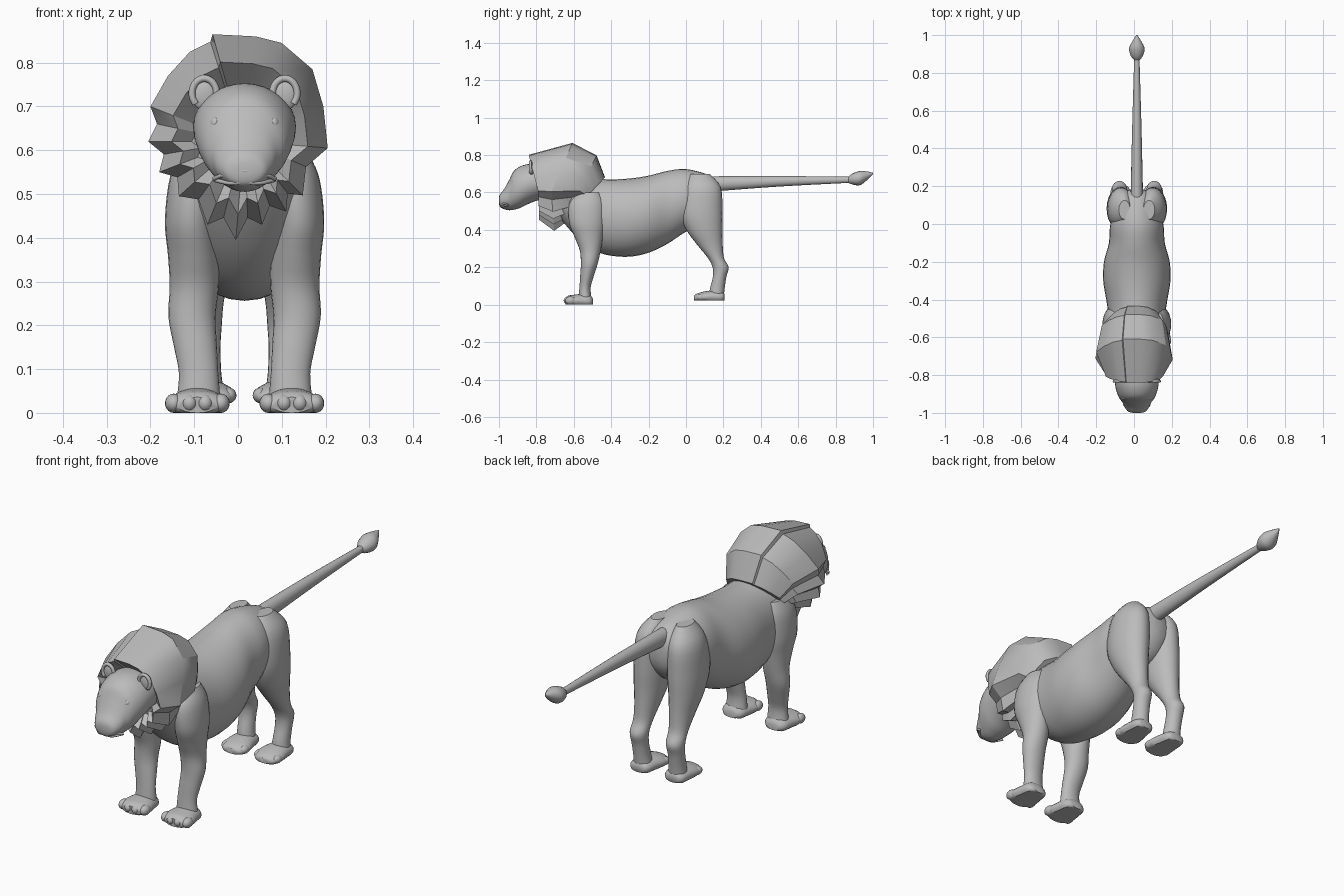
import bpy, bmesh, math
from mathutils import Vector

if "Cube" in bpy.data.objects:
    bpy.data.objects.remove(bpy.data.objects["Cube"])

CX = 0.015  # centre line of body and head
GREY = bpy.data.materials.new("stone grey")
GREY.diffuse_color = (0.5, 0.5, 0.5, 1)
GREY.use_nodes = True
GREY.node_tree.nodes["Principled BSDF"].inputs["Base Color"].default_value = GREY.diffuse_color


def finish(name, bm, angle=40):
    bmesh.ops.recalc_face_normals(bm, faces=bm.faces)
    me = bpy.data.meshes.new(name)
    bm.to_mesh(me)
    bm.free()
    me.materials.append(GREY)
    ob = bpy.data.objects.new(name, me)
    bpy.context.collection.objects.link(ob)
    bpy.ops.object.select_all(action='DESELECT')
    ob.select_set(True)
    bpy.context.view_layer.objects.active = ob
    bpy.ops.object.shade_smooth_by_angle(angle=math.radians(angle))
    return ob


def skin(bm, rings):
    rows = [[bm.verts.new(p) for p in r] for r in rings]
    n = len(rows[0])
    for a, b in zip(rows, rows[1:]):
        for i in range(n):
            j = (i + 1) % n
            bm.faces.new((a[i], a[j], b[j], b[i]))
    bm.faces.new(rows[0])
    bm.faces.new(rows[-1])


def spline(pts, sub):
    """Catmull-Rom through the stations."""
    pts = [Vector(p) for p in pts]
    out = []
    for i in range(len(pts) - 1):
        p0, p1, p2, p3 = pts[max(i - 1, 0)], pts[i], pts[i + 1], pts[min(i + 2, len(pts) - 1)]
        for k in range(sub):
            t = k / sub
            out.append(p1 + 0.5 * t * ((p2 - p0) + t * ((2 * p0 - 5 * p1 + 4 * p2 - p3)
                       + t * (3 * (p1 - p2) + p3 - p0))))
    return out + [pts[-1]]


def loft(name, stations, axis, n=24, sub=4, floor=None):
    """Elliptical rings (x, y, z, rx, r2) across the y or z axis."""
    rings = []
    for x, y, z, rx, r2 in spline(stations, sub):
        rx, r2 = max(rx, 0.002), max(r2, 0.002)
        ring = []
        for i in range(n):
            a = 2 * math.pi * i / n
            u, v = rx * math.cos(a), r2 * math.sin(a)
            p = (x + u, y, z + v) if axis == 'y' else (x + u, y + v, z)
            if floor is not None:
                p = (p[0], p[1], max(p[2], floor))
            ring.append(p)
        rings.append(ring)
    bm = bmesh.new()
    skin(bm, rings)
    return finish(name, bm)


def ball(name, loc, scale):
    bm = bmesh.new()
    bmesh.ops.create_uvsphere(bm, u_segments=16, v_segments=10, radius=1)
    for v in bm.verts:
        v.co = Vector([v.co[i] * scale[i] + loc[i] for i in range(3)])
    return finish(name, bm)


def tube(name, pts, r):
    cu = bpy.data.curves.new(name, 'CURVE')
    cu.dimensions = '3D'
    cu.bevel_depth = r
    cu.bevel_resolution = 2
    cu.use_fill_caps = True
    sp = cu.splines.new('POLY')
    path = spline(pts, 4)
    sp.points.add(len(path) - 1)
    for q, p in zip(sp.points, path):
        q.co = (*p, 1)
    cu.materials.append(GREY)
    bpy.context.collection.objects.link(bpy.data.objects.new(name, cu))


# torso: y, top, bottom, half width
torso = [(.185, .61, .55, .02), (.17, .66, .50, .07), (.12, .695, .44, .105), (0, .725, .39, .14),
         (-.1, .715, .325, .148), (-.2, .69, .278, .174), (-.3, .675, .257, .178), (-.4, .67, .262, .162),
         (-.48, .675, .285, .15), (-.56, .69, .34, .14), (-.63, .70, .41, .12), (-.70, .70, .50, .09)]
loft("torso", [(CX, y, (t + b) / 2, w, (t - b) / 2) for y, t, b, w in torso], 'y', 32)

# tail and tuft
loft("tail", [(CX, .14, .645, .034, .04), (CX, .19, .648, .032, .039), (CX, .5, .66, .025, .028),
              (CX, .88, .668, .014, .016)], 'y', 16)
loft("tail_tuft", [(CX, .865, .667, .012, .014), (CX, .89, .672, .032, .029), (CX, .93, .677, .041, .038),
                   (CX, .97, .690, .022, .022), (CX, 1.0, .702, .003, .004)], 'y', 16)

# legs and paws: offset from centre, y, z, rx, ry
hind = [(.065, .075, .70, .03, .05), (.08, .085, .63, .066, .10), (.085, .08, .5, .075, .115),
        (.088, .098, .4, .066, .096), (.088, .128, .32, .052, .068), (.09, .16, .25, .042, .043),
        (.092, .185, .2, .04, .043), (.092, .18, .15, .037, .036), (.09, .168, .09, .037, .039),
        (.088, .162, .04, .042, .04)]
fore = [(.10, -.52, .60, .04, .06), (.112, -.53, .54, .058, .095), (.122, -.53, .44, .060, .095),
        (.117, -.52, .36, .058, .075), (.115, -.512, .29, .056, .056), (.12, -.517, .22, .054, .045),
        (.112, -.53, .15, .049, .036), (.105, -.54, .09, .045, .03), (.105, -.54, .03, .05, .036)]
hind_paw = [(.088, .205, .04, .03, .018), (.088, .19, .04, .047, .03), (.086, .14, .042, .056, .034),
            (.083, .09, .04, .064, .029), (.083, .055, .036, .052, .022), (.083, .042, .035, .03, .012)]
fore_paw = [(.108, -.497, .015, .03, .015), (.108, -.515, .018, .052, .035), (.108, -.56, .02, .062, .037),
            (.108, -.60, .02, .070, .033), (.108, -.63, .02, .064, .028), (.108, -.645, .018, .045, .018)]
for s, side in ((1, "right"), (-1, "left")):
    def mir(rows):
        return [(CX + s * r[0], *r[1:]) for r in rows]
    loft(side + "_hind_leg", mir(hind), 'z')
    loft(side + "_front_leg", mir(fore), 'z')
    loft(side + "_hind_paw", mir(hind_paw), 'y', 20, 3, .022)
    loft(side + "_front_paw", mir(fore_paw), 'y', 20, 3, 0)
    for k in range(4):
        u = k - 1.5
        ball(side + "_front_toe", (CX + s * .108 + u * .036, -.63 + .008 * abs(u), .022), (.020, .028, .022))
        ball(side + "_hind_toe", (CX + s * .083 + u * .031, .068 + .008 * abs(u), .04), (.018, .026, .018))

# head: y, top, bottom, half width
head = [(-1.0, .575, .54, .02), (-.993, .592, .522, .046), (-.97, .622, .51, .064), (-.945, .668, .505, .076),
        (-.92, .715, .508, .094), (-.885, .74, .518, .108), (-.84, .752, .54, .116), (-.78, .75, .56, .116),
        (-.70, .73, .56, .10)]
loft("head", [(CX, y, (t + b) / 2, w, (t - b) / 2) for y, t, b, w in head], 'y', 32)
for s, side in ((1, "right"), (-1, "left")):
    x = CX + s * .092
    ball(side + "_eye", (CX + s * .066, -.918, .662), (.013, .014, .015))
    ball(side + "_ear", (x, -.825, .727), (.030, .012, .036))
    rim = [(x + .028 * math.cos(a), -.832, .730 + .034 * math.sin(a))
           for a in [math.pi * (i / 6 - .25) if s > 0 else math.pi * (1.25 - i / 6) for i in range(9)]]
    tube(side + "_ear_rim", rim, .008)
# mouth and nose
tube("upper_lip", [(CX - .07, -.955, .535), (CX - .05, -.978, .543), (CX - .025, -.991, .546), (CX, -.996, .553),
                   (CX + .025, -.991, .546), (CX + .05, -.978, .543), (CX + .07, -.955, .535)], .005)
tube("lower_lip", [(CX - .068, -.95, .532), (CX - .035, -.984, .525), (CX, -.990, .527),
                   (CX + .035, -.984, .525), (CX + .068, -.95, .532)], .005)
tube("nose", [(CX - .036, -.968, .597), (CX - .018, -.985, .581), (CX, -.995, .571),
              (CX + .018, -.985, .581), (CX + .036, -.968, .597)], .004)

# mane outline seen from the front (x, z), stepped crest at the parting, spikes underneath
crown = [(-.063, .848), (-.058, .865), (.04, .86), (.10, .845), (.17, .785), (.195, .70), (.205, .605)]
tips = [(.205, .605), (.148, .497), (.11, .46), (.055, .43), (-.005, .395), (-.07, .43), (-.135, .495),
        (-.18, .55), (-.205, .62)]
outline = crown[:]
for (x0, z0), (x1, z1) in zip(tips, tips[1:]):
    mx, mz = (x0 + x1) / 2, (z0 + z1) / 2
    outline += [(mx * .88, .62 + (mz - .62) * .84), (x1, z1)]
outline += [(-.185, .66), (-.2, .70), (-.16, .77), (-.11, .825)]


def ramp(z, low, mid, high):
    if z < .6:
        return low + (mid - low) * (z - .4) / .2
    return mid + (high - mid) * (z - .6) / .26


def mane_ring(fx, fz, ys):
    return [(x * fx + CX * (1 - fx), fz(z), ramp(z, *ys)) for x, z in outline]


rings = [mane_ring(.55, lambda z: .62 + (z - .62) * .52, (-.74, -.76, -.78)),
         mane_ring(.76, lambda z: .62 + (z - .62) * .74, (-.785, -.79, -.84)),
         mane_ring(1, lambda z: z, (-.705, -.72, -.61)),
         mane_ring(.86, lambda z: .62 + (z - .62) * .73, (-.62, -.57, -.48)),
         mane_ring(.68, lambda z: .5 + (z - .4) * .39, (-.61, -.53, -.435))]
bm = bmesh.new()
skin(bm, [[(x, y, z) for x, z, y in r] for r in rings])
finish("mane", bm, 32)
